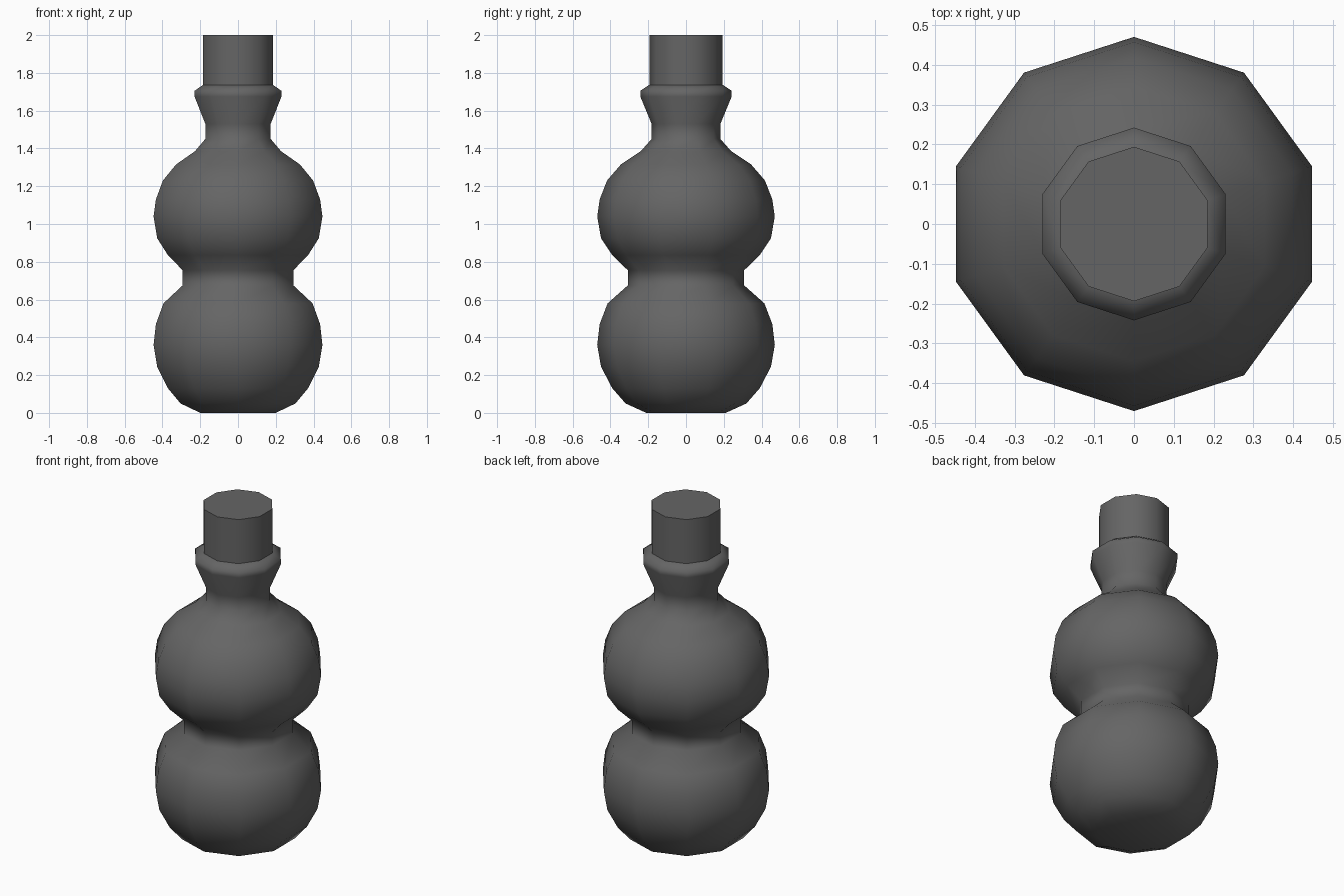
import bpy
import bmesh
from math import radians, tau
from mathutils import Vector

SIDES = 10

cube = bpy.data.objects.get("Cube")
if cube:
    bpy.data.objects.remove(cube, do_unlink=True)

# Single dark grey material
grey = bpy.data.materials.new("dark_grey")
grey.use_nodes = True
colour = (0.13, 0.13, 0.13, 1)
grey.diffuse_color = colour
grey.node_tree.nodes["Principled BSDF"].inputs["Base Color"].default_value = colour


def lathe(name, profile):
    """Spin a (radius, height) profile around z and close both ends."""
    bm = bmesh.new()
    verts = [bm.verts.new((0, -r, z)) for r, z in profile]
    edges = [bm.edges.new(pair) for pair in zip(verts, verts[1:])]
    bmesh.ops.spin(bm, geom=verts + edges, cent=Vector(), axis=Vector((0, 0, 1)),
                   angle=tau, steps=SIDES, use_merge=True)
    bmesh.ops.remove_doubles(bm, verts=bm.verts, dist=0.0005)
    bmesh.ops.holes_fill(bm, edges=[e for e in bm.edges if e.is_boundary], sides=SIDES)
    bmesh.ops.recalc_face_normals(bm, faces=bm.faces)
    mesh = bpy.data.meshes.new(name)
    bm.to_mesh(mesh)
    bm.free()
    mesh.materials.append(grey)
    obj = bpy.data.objects.new(name, mesh)
    bpy.context.collection.objects.link(obj)
    bpy.ops.object.select_all(action="DESELECT")
    obj.select_set(True)
    bpy.context.view_layer.objects.active = obj
    bpy.ops.object.shade_smooth_by_angle(angle=radians(65))
    return obj


# Bottle body: two bulbs, waist, neck and flared lip
lower_bulb = [(0.21, 0), (0.32, 0.05), (0.39, 0.13), (0.45, 0.245),
              (0.47, 0.36), (0.457, 0.47), (0.415, 0.58), (0.308, 0.675)]
upper_bulb = [(0.308, 0.755), (0.39, 0.835), (0.45, 0.925), (0.47, 1.04),
              (0.457, 1.13), (0.418, 1.23), (0.345, 1.315), (0.24, 1.385)]
neck = [(0.182, 1.45), (0.182, 1.53), (0.242, 1.675), (0.242, 1.705), (0.194, 1.737)]
lathe("bottle", lower_bulb + upper_bulb + neck)

# Straight stopper in the mouth
lathe("stopper", [(0.194, 1.737), (0.194, 2.0)])
